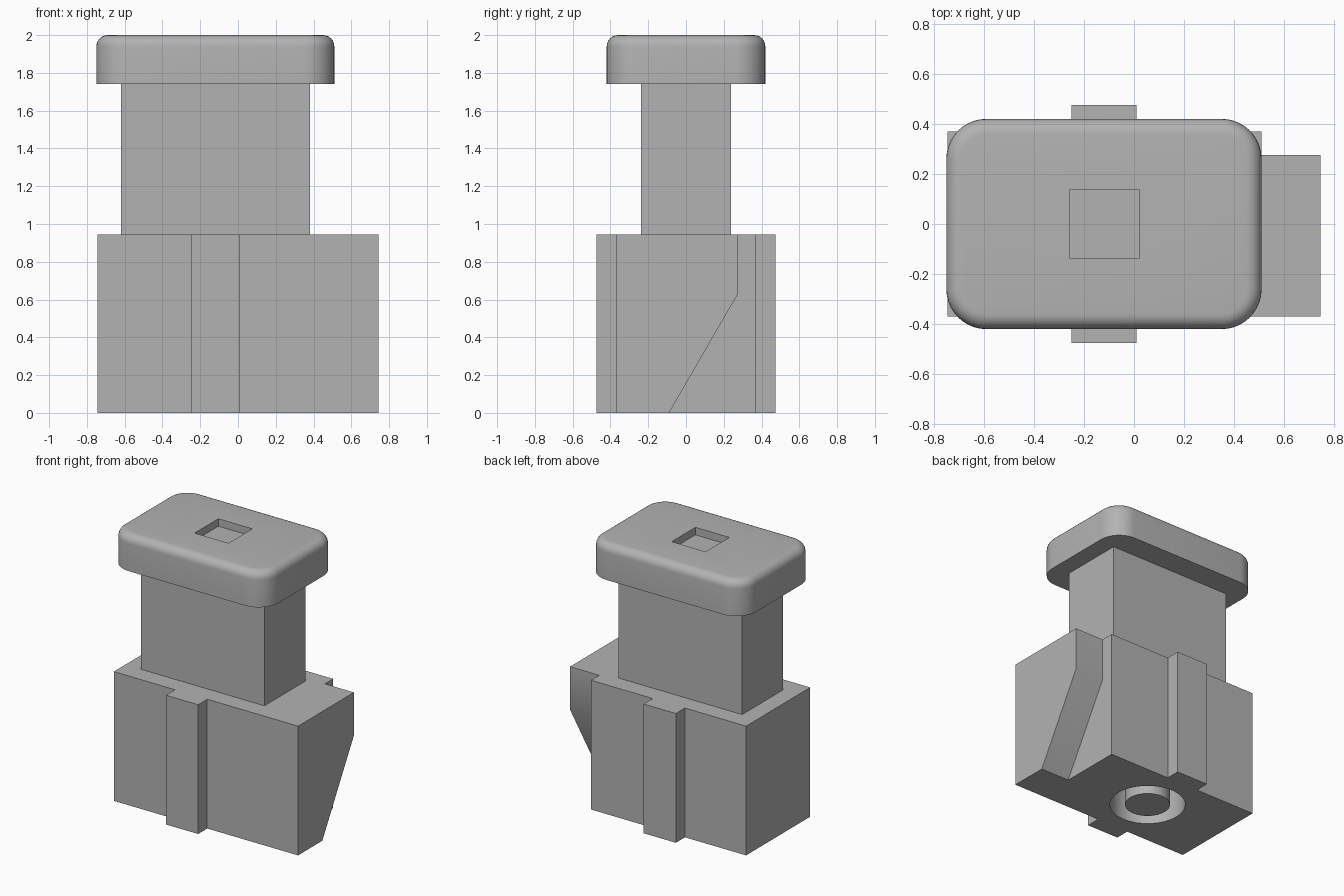
import bpy, bmesh, math
from mathutils import Vector

old = bpy.data.objects.get("Cube")
if old:
    bpy.data.objects.remove(old, do_unlink=True)

GREY = (0.45, 0.45, 0.45, 1)
mat = bpy.data.materials.new("plain grey")
mat.use_nodes = True
mat.diffuse_color = GREY
mat.node_tree.nodes["Principled BSDF"].inputs["Base Color"].default_value = GREY

CX = -0.12  # shared axis of body, neck and cap


def finish(name, bm):
    bmesh.ops.recalc_face_normals(bm, faces=bm.faces)
    mesh = bpy.data.meshes.new(name)
    bm.to_mesh(mesh)
    bm.free()
    mesh.materials.append(mat)
    obj = bpy.data.objects.new(name, mesh)
    bpy.context.collection.objects.link(obj)
    return obj


def prism(points, offset):
    """Extrude a closed outline along an offset."""
    bm = bmesh.new()
    face = bm.faces.new([bm.verts.new(p) for p in points])
    out = bmesh.ops.extrude_face_region(bm, geom=[face], use_keep_orig=True)
    verts = [g for g in out["geom"] if isinstance(g, bmesh.types.BMVert)]
    bmesh.ops.translate(bm, verts=verts, vec=offset)
    return bm


def box(name, x0, x1, y0, y1, z0, z1):
    outline = [(x0, y0, z0), (x1, y0, z0), (x1, y1, z0), (x0, y1, z0)]
    return finish(name, prism(outline, (0, 0, z1 - z0)))


def combine(target, tool, operation):
    """Apply a boolean and remove the tool."""
    mod = target.modifiers.new("combine", "BOOLEAN")
    mod.operation, mod.object, mod.solver = operation, tool, "EXACT"
    bpy.context.view_layer.objects.active = target
    bpy.ops.object.modifier_apply(modifier=mod.name)
    bpy.data.objects.remove(tool, do_unlink=True)


def smooth(obj):
    bpy.ops.object.select_all(action="DESELECT")
    obj.select_set(True)
    bpy.context.view_layer.objects.active = obj
    bpy.ops.object.shade_smooth_by_angle(angle=math.radians(35))


# Body with a central rib front and back
TOP = 0.945
body = box("body", -0.745, 0.51, -0.37, 0.37, 0, TOP)
combine(body, box("rib", -0.25, 0.01, -0.475, 0.475, 0, TOP), "UNION")

# Side wing, undercut towards the back
wing_profile = [(-0.37, 0), (-0.09, 0), (0.275, 0.63), (0.275, TOP), (-0.37, TOP)]
wing = finish("wing", prism([(0.4, y, z) for y, z in wing_profile], (0.345, 0, 0)))
combine(body, wing, "UNION")

# Ring groove in the underside, leaving a flush post
bm = bmesh.new()
ring = [bm.verts.new((r, 0, z)) for r, z in
        [(0.153, -0.1), (0.257, -0.1), (0.257, 0.6), (0.153, 0.6)]]
edges = [bm.edges.new((ring[i], ring[(i + 1) % 4])) for i in range(4)]
bmesh.ops.spin(bm, geom=ring + edges, cent=(0, 0, 0), axis=(0, 0, 1),
               angle=math.tau, steps=64, use_merge=True)
bmesh.ops.remove_doubles(bm, verts=bm.verts, dist=0.0001)
bmesh.ops.translate(bm, verts=bm.verts, vec=(CX, 0, 0))
combine(body, finish("groove_cutter", bm), "DIFFERENCE")
smooth(body)

# Neck
box("neck", -0.62, 0.38, -0.237, 0.237, TOP, 1.74)

# Cap: rounded rectangle with a softened upper rim
HX, HY, R, STEPS = 0.63, 0.42, 0.16, 10
outline = []
for k, (sx, sy) in enumerate([(1, 1), (-1, 1), (-1, -1), (1, -1)]):
    for i in range(STEPS + 1):
        a = math.pi / 2 * (k + i / STEPS)
        outline.append((CX + sx * (HX - R) + R * math.cos(a),
                        sy * (HY - R) + R * math.sin(a), 1.74))
bm = prism(outline, (0, 0, 0.26))
rim = [e for e in bm.edges if all(v.co.z > 1.99 for v in e.verts)]
bmesh.ops.bevel(bm, geom=rim, offset=0.06, segments=6, profile=0.5, affect="EDGES")
cap = finish("cap", bm)

# Square recess in the cap
combine(cap, box("recess_cutter", -0.255, 0.02, -0.137, 0.137, 1.945, 2.1), "DIFFERENCE")
smooth(cap)
